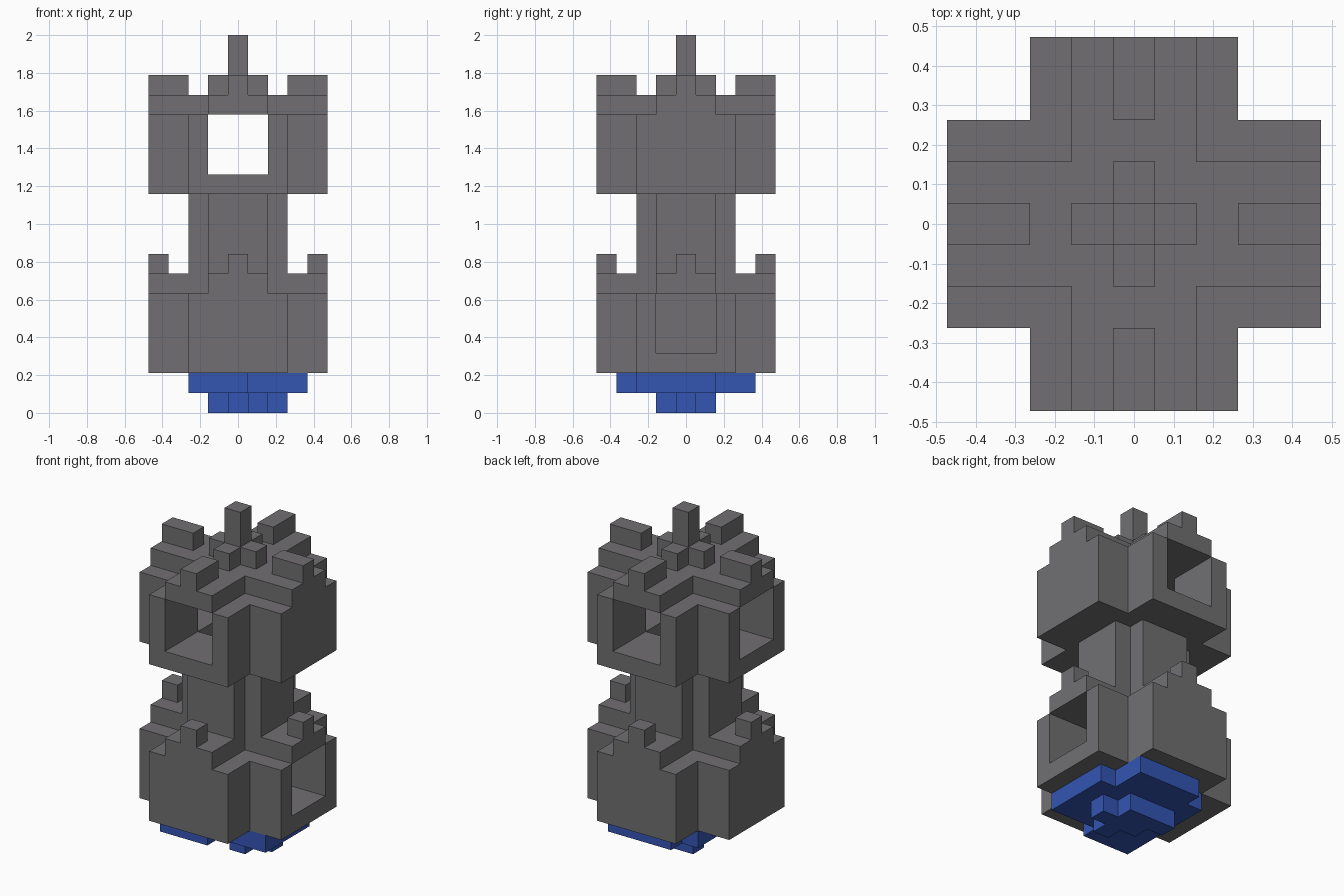
import bpy
import bmesh
from mathutils import Vector

cube = bpy.data.objects.get("Cube")
if cube:
    bpy.data.objects.remove(cube, do_unlink=True)

UNIT = 2 / 19  # edge of one block


def material(name, colour):
    mat = bpy.data.materials.new(name)
    mat.use_nodes = True
    mat.diffuse_color = colour
    mat.node_tree.nodes["Principled BSDF"].inputs["Base Color"].default_value = colour
    return mat


def box(xs, ys, zs):
    """Blocks filling an inclusive range on each axis."""
    return {(x, y, z)
            for x in range(xs[0], xs[1] + 1)
            for y in range(ys[0], ys[1] + 1)
            for z in range(zs[0], zs[1] + 1)}


def cross(reach, half, zs):
    """Plus-shaped prism of blocks."""
    long, short = (-reach, reach), (-half, half)
    return box(long, short, zs) | box(short, long, zs)


def merlons(inner, outer, z):
    """A raised block on the end of each arm."""
    return cross(outer, 0, (z, z)) - cross(inner - 1, 0, (z, z))


stone = material("stone grey", (0.165, 0.159, 0.168, 1))
blue = material("flame blue", (0.034, 0.092, 0.45, 1))

side = (-1, 1)
shaft = box(side, side, (6, 11))

# Lower chamber: hollow cross, one doorway on the left
lower = cross(4, 2, (2, 5)) | cross(4, 1, (6, 6)) | merlons(4, 4, 7)
lower -= cross(3, 1, (3, 5)) | shaft | box((4, 4), side, (3, 5))

# Hollow neck
neck = cross(2, 1, (7, 10)) - shaft

# Upper chamber: openings at front, back and right
upper = cross(4, 2, (11, 14)) | cross(4, 1, (15, 15)) | merlons(3, 4, 16)
upper -= cross(3, 1, (12, 14)) | shaft
upper -= box(side, (-4, 4), (12, 14)) | box((-4, -4), side, (12, 14))

# Crown and spire
crown = cross(1, 0, (16, 16)) - {(0, 0, 16)}
spire = box((0, 0), (0, 0), (16, 18))

# Irregular exhaust under the lower chamber
exhaust = (box((-2, 0), (-3, 2), (1, 1)) | box((-1, 2), (-2, 3), (1, 1))
           | box((0, 3), (-2, 1), (1, 1)))
exhaust_tip = (box((-1, 1), (1, 1), (0, 0)) | box((0, 2), (0, 0), (0, 0))
               | {(1, -1, 0)})

parts = [
    ("lower_chamber", lower, stone),
    ("neck", neck, stone),
    ("upper_chamber", upper, stone),
    ("crown", crown, stone),
    ("spire", spire, stone),
    ("exhaust", exhaust, blue),
    ("exhaust_tip", exhaust_tip, blue),
]
solid = set().union(*(cells for _, cells, _ in parts))


def build(name, cells, mat):
    """Skin the exposed sides of the blocks and merge flat regions."""
    bm = bmesh.new()
    corners = {}

    def corner(p):
        key = tuple(round(2 * c) for c in p)
        if key not in corners:
            corners[key] = bm.verts.new(Vector(p) * UNIT)
        return corners[key]

    for cell in sorted(cells):
        middle = Vector(cell) + Vector((0, 0, 0.5))
        for axis in range(3):
            for sign in (-1, 1):
                beside = list(cell)
                beside[axis] += sign
                if tuple(beside) in solid:
                    continue
                n, u, v = Vector(), Vector(), Vector()
                n[axis] = sign / 2
                u[(axis + 1) % 3] = 0.5
                v[(axis + 2) % 3] = sign / 2
                ring = (-u - v, u - v, u + v, v - u)
                bm.faces.new([corner(middle + n + r) for r in ring])
    bmesh.ops.dissolve_limit(bm, angle_limit=0.01, verts=bm.verts[:], edges=bm.edges[:])
    mesh = bpy.data.meshes.new(name)
    bm.to_mesh(mesh)
    bm.free()
    mesh.materials.append(mat)
    bpy.context.scene.collection.objects.link(bpy.data.objects.new(name, mesh))


for part in parts:
    build(*part)
